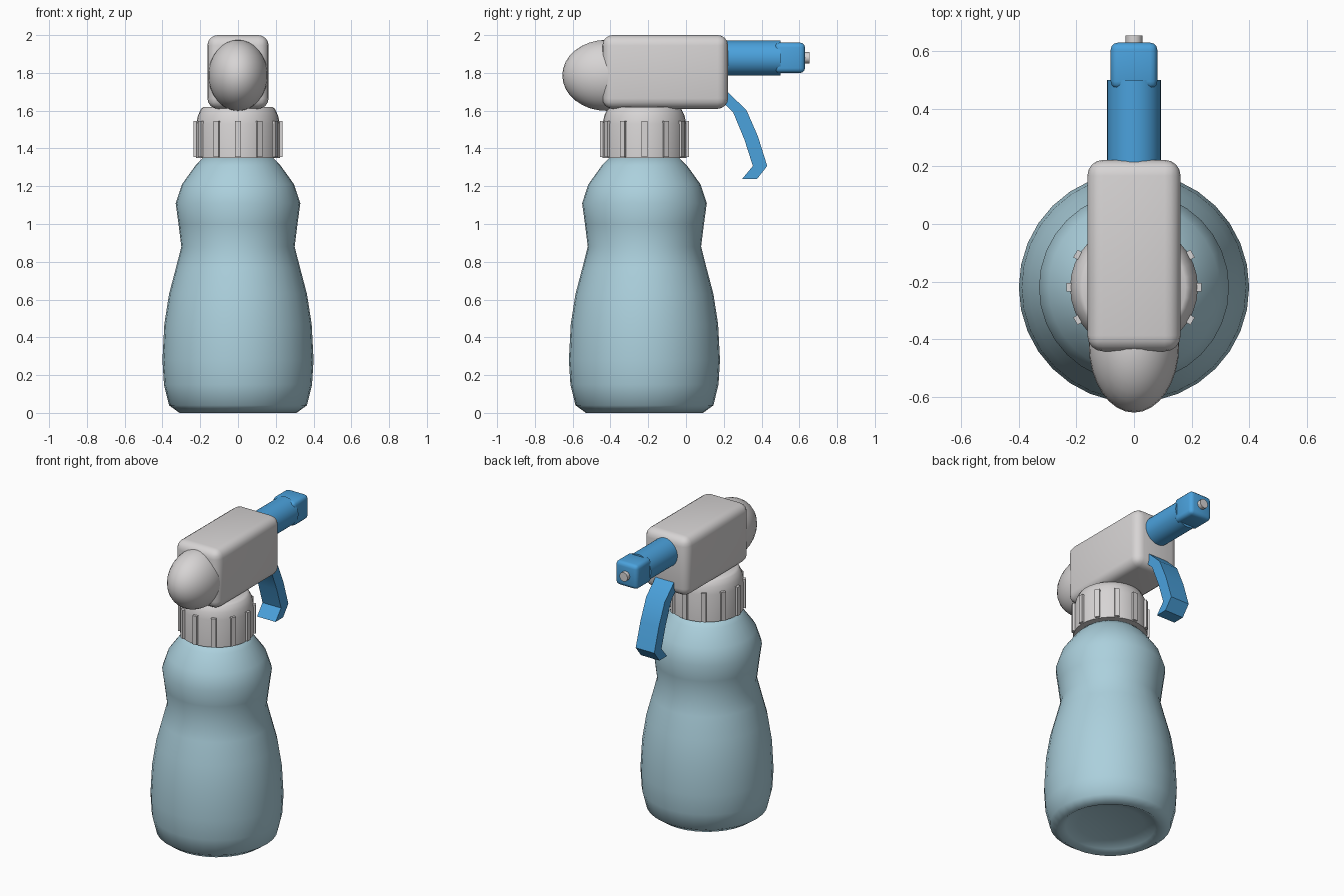
import bpy, bmesh, math
from mathutils import Matrix, Vector

cube = bpy.data.objects.get("Cube")
if cube:
    bpy.data.objects.remove(cube, do_unlink=True)

AXIS_Y = -0.22  # bottle axis


def material(name, color):
    m = bpy.data.materials.new(name)
    m.use_nodes = True
    m.diffuse_color = (*color, 1)
    m.node_tree.nodes["Principled BSDF"].inputs["Base Color"].default_value = (*color, 1)
    return m


pale_blue = material("pale blue plastic", (0.41, 0.63, 0.72))
light_grey = material("light grey plastic", (0.68, 0.66, 0.66))
bright_blue = material("bright blue plastic", (0.07, 0.36, 0.72))


def finish(name, bm, mat, angle=40, location=(0, 0, 0)):
    bmesh.ops.recalc_face_normals(bm, faces=bm.faces)
    mesh = bpy.data.meshes.new(name)
    bm.to_mesh(mesh)
    bm.free()
    mesh.materials.append(mat)
    obj = bpy.data.objects.new(name, mesh)
    obj.location = location
    bpy.context.collection.objects.link(obj)
    bpy.ops.object.select_all(action='DESELECT')
    obj.select_set(True)
    bpy.context.view_layer.objects.active = obj
    bpy.ops.object.shade_smooth_by_angle(angle=math.radians(angle))
    return obj


def lathe(name, profile, mat, angle, sides=32):
    bm = bmesh.new()
    verts = [bm.verts.new((r, 0, z)) for r, z in profile]
    edges = [bm.edges.new(pair) for pair in zip(verts, verts[1:])]
    bmesh.ops.spin(bm, geom=verts + edges, cent=(0, 0, 0), axis=(0, 0, 1),
                   angle=math.tau, steps=sides, use_duplicate=False)
    bmesh.ops.remove_doubles(bm, verts=bm.verts, dist=0.0005)
    return finish(name, bm, mat, angle, (0, AXIS_Y, 0))


def box(name, size, center, mat, bevel=0.0, segments=3):
    bm = bmesh.new()
    bmesh.ops.create_cube(bm, size=1, matrix=Matrix.Diagonal((*size, 1)))
    if bevel:
        bmesh.ops.bevel(bm, geom=bm.edges[:], offset=bevel, segments=segments,
                        profile=0.5, affect='EDGES')
    return finish(name, bm, mat, 50, center)


def rod(name, radius, y0, y1, z, mat, sides):
    bm = bmesh.new()
    bmesh.ops.create_cone(bm, cap_ends=True, segments=sides, radius1=radius,
                          radius2=radius, depth=y1 - y0,
                          matrix=Matrix.Rotation(math.pi / 2, 4, 'X'))
    return finish(name, bm, mat, 50, (0, (y0 + y1) / 2, z))


# Bottle with a pinched waist and a hollowed underside
lathe("bottle", [(0, 0.05), (0.2, 0.045), (0.27, 0.025), (0.31, 0), (0.365, 0.04),
                 (0.392, 0.15), (0.4, 0.28), (0.39, 0.47), (0.365, 0.63),
                 (0.328, 0.77), (0.3, 0.88), (0.315, 1.0), (0.33, 1.11),
                 (0.297, 1.21), (0.225, 1.31), (0.18, 1.355), (0, 1.355)],
      pale_blue, 70)

# Screw collar with grip ribs
lathe("collar", [(0, 1.35), (0.222, 1.35), (0.222, 1.53), (0.212, 1.575),
                 (0.195, 1.61), (0.18, 1.62), (0, 1.62)], light_grey, 50)
bm = bmesh.new()
for i in range(12):
    bmesh.ops.create_cube(bm, size=1, matrix=Matrix.Rotation(math.tau * i / 12, 4, 'Z')
                          @ Matrix.Translation((0.22, 0, 1.45))
                          @ Matrix.Diagonal((0.03, 0.03, 0.19, 1)))
finish("collar_ribs", bm, light_grey, 30, (0, AXIS_Y, 0))

# Pump head and its rounded end
box("pump_head", (0.324, 0.665, 0.39), (0, -0.11, 1.805), light_grey, 0.055, 4)
bm = bmesh.new()
bmesh.ops.create_uvsphere(bm, u_segments=32, v_segments=16, radius=1,
                          matrix=Matrix.Diagonal((0.157, 0.235, 0.188, 1)))
finish("head_bulge", bm, light_grey, 70, (0, -0.42, 1.787))

# Spray barrel, nozzle block and tip
rod("barrel", 0.093, 0.1, 0.5, 1.878, bright_blue, 32)
box("nozzle", (0.162, 0.16, 0.16), (0, 0.55, 1.88), bright_blue, 0.025)
rod("nozzle_tip", 0.03, 0.6, 0.655, 1.88, light_grey, 12)

# Curved trigger, extruded from its side outline
outline = [(0.17, 1.74), (0.222, 1.697), (0.32, 1.603), (0.38, 1.466), (0.43, 1.307),
           (0.375, 1.237), (0.296, 1.237), (0.354, 1.307), (0.31, 1.445),
           (0.25, 1.59), (0.17, 1.67)]
bm = bmesh.new()
face = bm.faces.new([bm.verts.new((-0.068, y, z)) for y, z in outline])
side = bmesh.ops.extrude_face_region(bm, geom=[face])
bmesh.ops.translate(bm, vec=Vector((0.136, 0, 0)),
                    verts=[v for v in side["geom"] if isinstance(v, bmesh.types.BMVert)])
finish("trigger", bm, bright_blue, 40)
